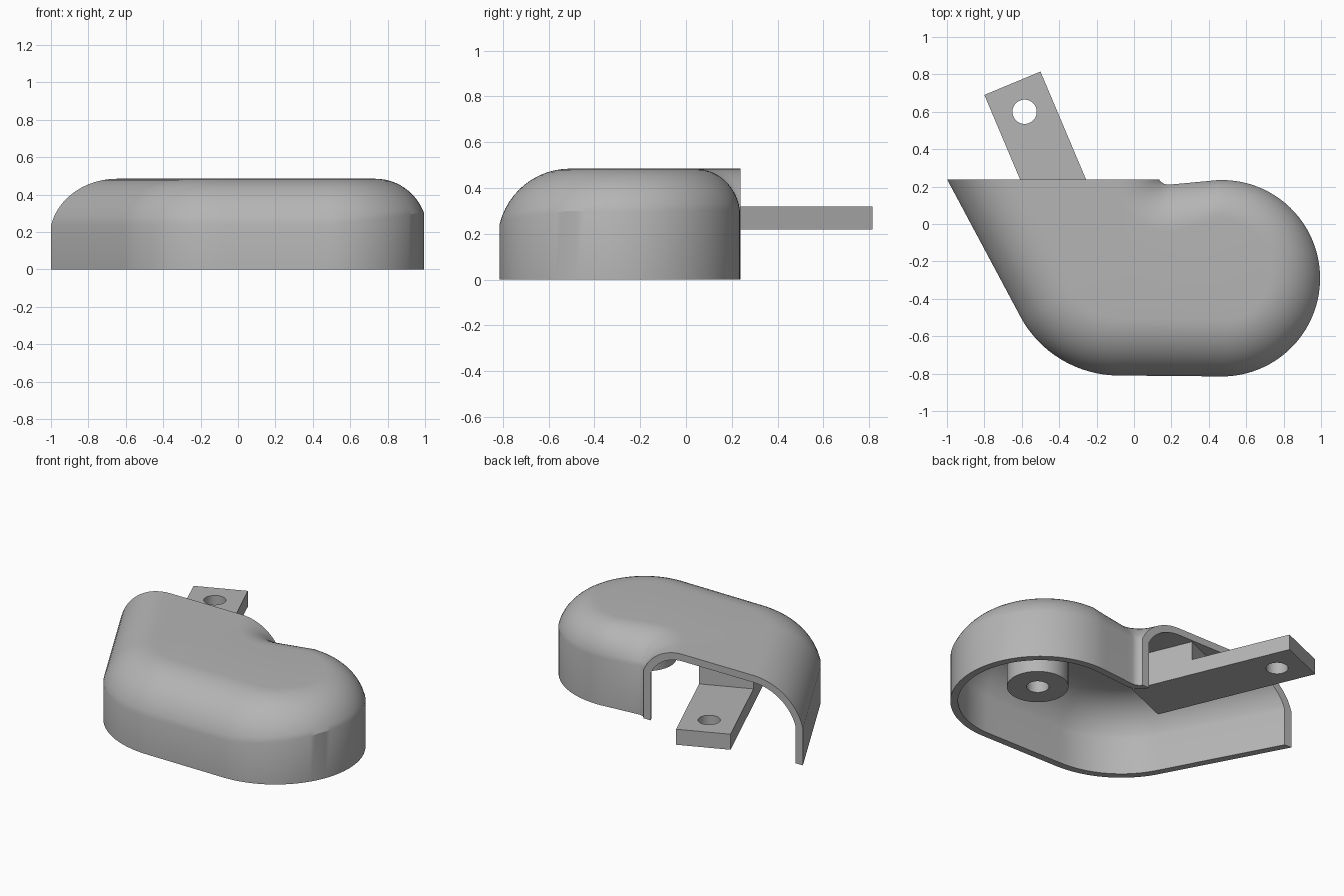
import bpy, bmesh, math
from mathutils import Vector

cube = bpy.data.objects.get("Cube")
if cube:
    bpy.data.objects.remove(cube)

grey = bpy.data.materials.new("plain_grey")
grey.use_nodes = True
COLOUR = (0.46, 0.46, 0.46, 1)
grey.diffuse_color = COLOUR
grey.node_tree.nodes["Principled BSDF"].inputs["Base Color"].default_value = COLOUR

TOP, WALL, BACK = 0.485, 0.045, 0.238


def add_object(name, mesh):
    obj = bpy.data.objects.new(name, mesh)
    bpy.context.collection.objects.link(obj)
    mesh.materials.clear()
    mesh.materials.append(grey)
    bpy.ops.object.select_all(action='DESELECT')
    obj.select_set(True)
    bpy.context.view_layer.objects.active = obj
    bpy.ops.object.shade_smooth_by_angle(angle=math.radians(25))
    return obj


def arc(cx, cy, r, start, end, n):
    angles = [math.radians(start + (end - start) * i / n) for i in range(n + 1)]
    return [Vector((cx + r * math.cos(a), cy + r * math.sin(a))) for a in angles]


def line(p, q, n=6):
    return [Vector(p).lerp(Vector(q), i / n) for i in range(n + 1)]


def plate(name, loops, z0, z1):
    """Straight extrusion of a flat outline; further loops are holes."""
    curve = bpy.data.curves.new(name, 'CURVE')
    curve.dimensions, curve.fill_mode = '2D', 'BOTH'
    curve.extrude = (z1 - z0) / 2
    for pts in loops:
        spline = curve.splines.new('POLY')
        spline.points.add(len(pts) - 1)
        for sp, p in zip(spline.points, pts):
            sp.co = (p[0], p[1], 0, 1)
        spline.use_cyclic_u = True
    temp = bpy.data.objects.new(name + "_curve", curve)
    bpy.context.collection.objects.link(temp)
    graph = bpy.context.evaluated_depsgraph_get()
    mesh = bpy.data.meshes.new_from_object(temp.evaluated_get(graph))
    bpy.data.objects.remove(temp)
    bm = bmesh.new()
    bm.from_mesh(mesh)
    bmesh.ops.remove_doubles(bm, verts=bm.verts, dist=1e-5)
    bmesh.ops.translate(bm, verts=bm.verts, vec=(0, 0, (z0 + z1) / 2))
    bmesh.ops.recalc_face_normals(bm, faces=bm.faces)
    bm.to_mesh(mesh)
    bm.free()
    return add_object(name, mesh)


# Cover outline: (points, rounding at start, rounding at end), each (inset, drop)
front, side, rear, neck = (0.31, 0.245), (0.28, 0.185), (0.2, 0.18), (0.25, 0.17)
segments = [
    (line((-1.234, 0.678), (-0.61, -0.49), 10), front, front),
    (arc(-0.08, -0.21, 0.6, 208, 270, 16), front, front),
    (line((-0.08, -0.81), (0.47, -0.815)), front, front),
    (arc(0.47, -0.29, 0.525, 270, 335, 18), front, side),
    (arc(0.47, -0.29, 0.525, 335, 453, 30), side, rear),
    (line((0.4425, 0.234), (0.185, 0.21)), rear, neck),
    (arc(0.185, 0.27, 0.06, 270, 205, 10), neck, neck),
    (line((0.131, 0.245), (-0.08, 0.70)), neck, neck),
]
outline = []
for pts, begin, end in segments:
    for i, p in enumerate(pts):
        if outline and (p - outline[-1][0]).length < 0.006:
            continue
        f = i / (len(pts) - 1)
        outline.append((p, begin[0] + (end[0] - begin[0]) * f,
                        begin[1] + (end[1] - begin[1]) * f))


def skin(bm, t, steps=12):
    """Wall and rounded shoulder, lying t inside the outer surface."""
    columns = []
    for i, (p, inset, drop) in enumerate(outline):
        d = outline[min(i + 1, len(outline) - 1)][0] - outline[max(i - 1, 0)][0]
        inward = Vector((-d.y, d.x)).normalized()
        radius = (inset ** 2 + drop ** 2) / (2 * drop)
        widest = math.asin(min(1, (inset - t) / (radius - t)))
        section = [(t, 0)]
        for k in range(steps + 1):
            a = widest * (1 - k / steps)
            section.append((inset - (radius - t) * math.sin(a),
                            TOP - radius + (radius - t) * math.cos(a)))
        columns.append([bm.verts.new((*(p + inward * s), z)) for s, z in section])
    for a, b in zip(columns, columns[1:]):
        for k in range(len(a) - 1):
            bm.faces.new((a[k], b[k], b[k + 1], a[k + 1]))
    cap = bm.faces.new([c[-1] for c in columns])
    bmesh.ops.triangulate(bm, faces=[cap])
    return [c[0] for c in columns]


# Hollow cover, open below and sliced flat at the back
bm = bmesh.new()
outer, inner = skin(bm, 0), skin(bm, WALL)
for i in range(len(outer) - 1):
    bm.faces.new((outer[i], inner[i], inner[i + 1], outer[i + 1]))
bmesh.ops.bisect_plane(bm, geom=bm.verts[:] + bm.edges[:] + bm.faces[:], dist=1e-5,
                       plane_co=(0, BACK, 0), plane_no=(0, 1, 0), clear_outer=True)
rim = [e for e in bm.edges if e.is_boundary
       and all(abs(v.co.y - BACK) < 1e-3 for v in e.verts)]
cut = bmesh.ops.triangle_fill(bm, edges=rim, use_beauty=True, normal=(0, 1, 0))
bmesh.ops.recalc_face_normals(bm, faces=bm.faces)
cover = bpy.data.meshes.new("cover")
bm.to_mesh(cover)
bm.free()
add_object("cover", cover)

# Mounting bracket: slanted plate with a hole, and a riser joining it to the cover
along = Vector((0.389, -0.921))
tip_right, tip_left = Vector((-0.8, 0.69)), Vector((-0.5, 0.815))


def strip(a, b):
    return [tip_right + along * a, tip_right + along * b,
            tip_left + along * b, tip_left + along * a]


plate("bracket_plate", [strip(0, 1.03), arc(-0.585, 0.6, 0.065, 0, 350, 35)], 0.22, 0.32)
plate("bracket_riser", [strip(0.64, 1.03)], 0.315, TOP - WALL / 2)

# Pivot boss hanging from the ceiling of the round end
plate("pivot_boss", [arc(0.49, -0.29, r, 0, 352.5, 47) for r in (0.18, 0.065)],
      0.09, TOP - WALL / 2)
